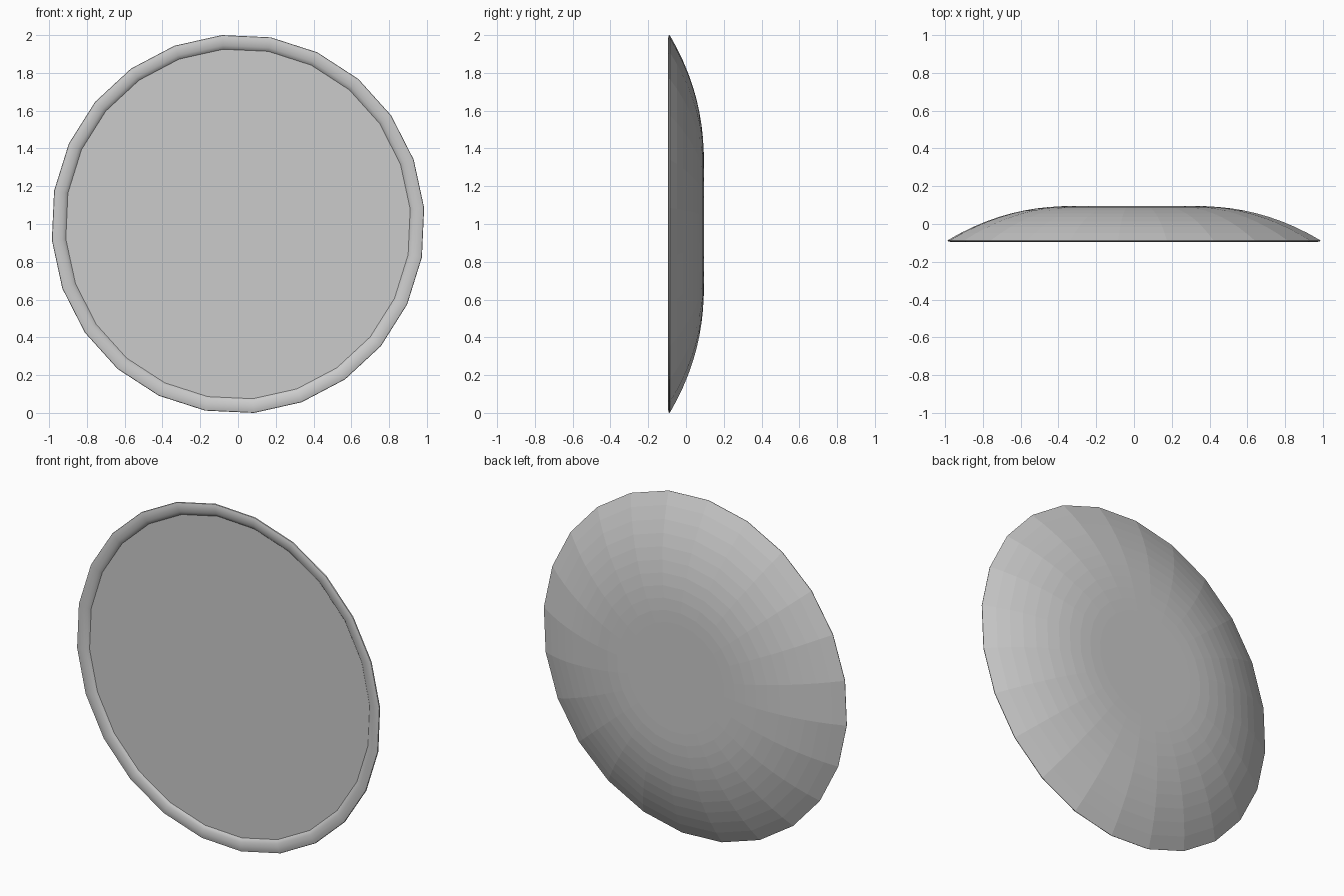
import bpy, bmesh, math

if "Cube" in bpy.data.objects:
    bpy.data.objects.remove(bpy.data.objects["Cube"])

SIDES = 24
TURN = math.radians(4.9)      # polygon is turned slightly about its axis
RX, RZ = 0.989, 1.0037        # slightly narrower than tall


def lathe(name, profile, cap_start=False, cap_end=False):
    """Spin (radius, y) points around the y axis, centred at z = 1."""
    bm = bmesh.new()
    rings = []
    for r, y in profile:
        ring = []
        for i in range(SIDES):
            a = TURN + math.tau * i / SIDES
            ring.append(bm.verts.new((RX * r * math.cos(a), y, 1 + RZ * r * math.sin(a))))
        rings.append(ring)
    for a, b in zip(rings, rings[1:]):
        for i in range(SIDES):
            j = (i + 1) % SIDES
            bm.faces.new((a[i], a[j], b[j], b[i]))
    if cap_start:
        bm.faces.new(rings[0][::-1])
    if cap_end:
        bm.faces.new(rings[-1])
    return finish(name, bm)


def finish(name, bm):
    mesh = bpy.data.meshes.new(name)
    bm.to_mesh(mesh)
    bm.free()
    obj = bpy.data.objects.new(name, mesh)
    bpy.context.collection.objects.link(obj)
    return obj


def smooth(obj, degrees):
    bpy.ops.object.select_all(action='DESELECT')
    obj.select_set(True)
    bpy.context.view_layer.objects.active = obj
    bpy.ops.object.shade_smooth_by_angle(angle=math.radians(degrees))


# faceted domed back with a flat centre
R_FLAT, Y_EDGE, Y_BACK = 0.32, -0.086, 0.095
dome = []
for k in range(11):
    u = 1 - k / 10
    dome.append((R_FLAT + (1 - R_FLAT) * u, Y_EDGE + (Y_BACK - Y_EDGE) * (1 - u ** 2.2)))
# flip so that normals face outward (+y)
back = lathe("domed_back", dome[::-1], cap_start=True)

# rounded bead around the front edge
bead = [(1.0, -0.086), (0.998, -0.091), (0.985, -0.0945), (0.965, -0.095),
        (0.945, -0.091), (0.932, -0.085), (0.925, -0.078)]
rim = lathe("front_rim", bead)
smooth(rim, 40)

# flat recessed front panel
panel = lathe("front_panel", [(0.926, -0.078), (0.5, -0.078)], cap_end=True)

# consistent outward normals
for obj, sign in ((back, 1), (rim, -1), (panel, -1)):
    bm = bmesh.new()
    bm.from_mesh(obj.data)
    bm.normal_update()
    if sum(f.normal.y * f.calc_area() for f in bm.faces) * sign < 0:
        bmesh.ops.reverse_faces(bm, faces=bm.faces[:])
    bm.to_mesh(obj.data)
    bm.free()
